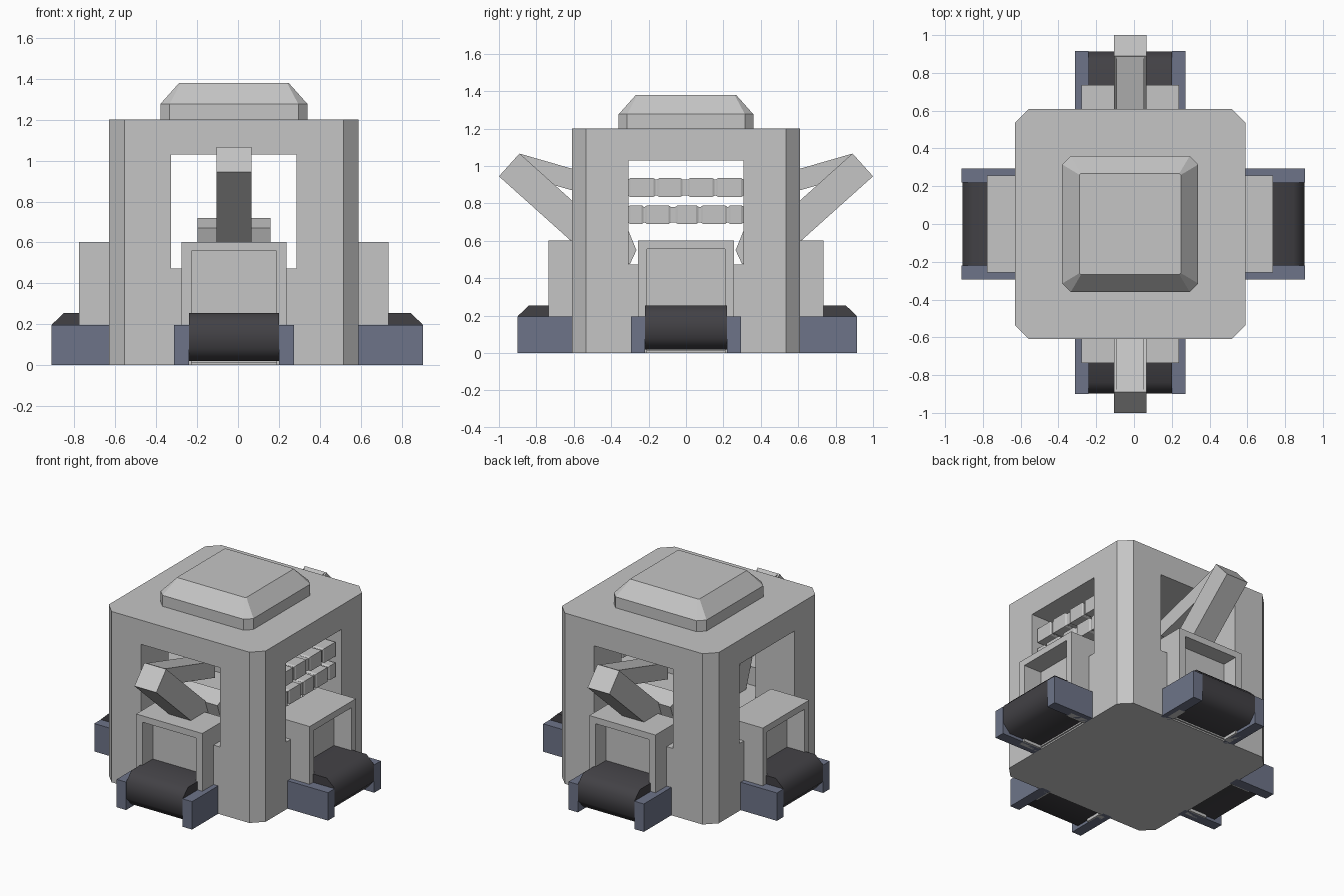
import bpy, bmesh, math
from mathutils import Matrix, Vector

if "Cube" in bpy.data.objects:
    bpy.data.objects.remove(bpy.data.objects["Cube"])

def mat(name, rgb):
    m = bpy.data.materials.new(name)
    m.diffuse_color = (*rgb, 1)
    m.use_nodes = True
    m.node_tree.nodes["Principled BSDF"].inputs["Base Color"].default_value = m.diffuse_color
    return m

GREY = mat("light_grey", (0.56, 0.56, 0.56))
BLUE = mat("slate_blue", (0.155, 0.175, 0.25))
DARK = mat("dark_rubber", (0.055, 0.053, 0.06))
CENTRE = Matrix.Translation((-0.02, 0, 0))

def finish(name, bm, material, matrix=CENTRE):
    bmesh.ops.recalc_face_normals(bm, faces=bm.faces)
    me = bpy.data.meshes.new(name)
    bm.to_mesh(me)
    bm.free()
    me.transform(matrix)
    me.materials.append(material)
    ob = bpy.data.objects.new(name, me)
    bpy.context.collection.objects.link(ob)
    return ob

def loft(name, rings, material, matrix=CENTRE):
    """Join equal-length rings of points and cap both ends."""
    bm = bmesh.new()
    vs = [[bm.verts.new(p) for p in r] for r in rings]
    n = len(vs[0])
    for a, b in zip(vs, vs[1:]):
        for i in range(n):
            bm.faces.new((a[i], a[(i + 1) % n], b[(i + 1) % n], b[i]))
    bm.faces.new(vs[0])
    bm.faces.new(vs[-1])
    return finish(name, bm, material, matrix)

def box(name, lo, hi, material, matrix=CENTRE):
    (x0, y0, z0), (x1, y1, z1) = lo, hi
    ring = [(x0, y0), (x1, y0), (x1, y1), (x0, y1)]
    return loft(name, [[(x, y, z) for x, y in ring] for z in (z0, z1)], material, matrix)

def side_profile(name, pts, half, material, matrix):
    """Outline in (outward, up), extruded across."""
    return loft(name, [[(u, v, z) for u, z in pts] for v in (-half, half)], material, matrix)

def octagon(h, c, z):
    k = h - c
    return [(x, y, z) for x, y in ((h, -k), (h, k), (k, h), (-k, h),
                                   (-h, k), (-h, -k), (-k, -h), (k, -h))]

# Tower body with two crossing tunnels
body = loft("tower_body", [octagon(0.61, 0.075, 0), octagon(0.61, 0.075, 1.2)], GREY)
for i, (a, b) in enumerate(((0.8, 0.307), (0.307, 0.8))):
    cutter = box("tunnel_cutter_%d" % i, (-a, -b, 0.473), (a, b, 1.03), GREY)
    cutter.hide_render = True
    cutter.hide_viewport = True
    mod = body.modifiers.new("tunnel", 'BOOLEAN')
    mod.operation = 'DIFFERENCE'
    mod.solver = 'EXACT'
    mod.object = cutter

# Roof cap
loft("roof_cap", [octagon(0.36, 0.045, 1.2), octagon(0.36, 0.045, 1.277),
                  octagon(0.268, 0.008, 1.38)], GREY)

# Conveyor bay on every side: angle, housing reach, rail reach
bays = {"right": (0, 0.757, 0.925), "back": (90, 0.735, 0.915),
        "left": (180, 0.757, 0.892), "front": (-90, 0.735, 0.9)}
for side, (deg, reach, end) in bays.items():
    M = CENTRE @ Matrix.Rotation(math.radians(deg), 4, 'Z')
    # housing: arch plus the solid block behind it
    arch = [(-0.257, 0), (-0.257, 0.602), (0.257, 0.602), (0.257, 0),
            (0.208, 0), (0.208, 0.557), (-0.208, 0.557), (-0.208, 0)]
    loft(side + "_housing_arch", [[(u, v, z) for v, z in arch] for u in (0.62, reach)], GREY, M)
    box(side + "_housing_block", (0.46, -0.257, 0.01), (0.62, 0.257, 0.602), GREY, M)
    # rails
    for s in (-1, 1):
        v0, v1 = sorted((s * 0.22, s * 0.293))
        box(side + "_rail", (0.59, v0, 0), (end, v1, 0.196), BLUE, M)
    # rounded belt
    e = end - 0.003
    belt = side_profile(side + "_belt", [(0.61, 0.255), (e - 0.058, 0.255), (e, 0.2),
                                         (e, 0.08), (e - 0.055, 0.02), (0.61, 0.02)],
                        0.22, DARK, M)
    bpy.ops.object.select_all(action='DESELECT')
    belt.select_set(True)
    bpy.context.view_layer.objects.active = belt
    bpy.ops.object.shade_smooth_by_angle(angle=math.radians(50))

    # Folding robot arm, front and back only
    if side in ("front", "back"):
        side_profile(side + "_arm_lower", [(1.0, 0.945), (0.89, 1.067), (0.40, 0.628),
                                           (0.44, 0.443)], 0.085, GREY, M)
        side_profile(side + "_arm_upper", [(0.885, 1.065), (0.33, 0.905), (0.33, 0.79),
                                           (0.80, 0.925)], 0.073, GREY, M)
        side_profile(side + "_arm_base", [(0.265, 0.55), (0.335, 0.72), (0.455, 0.67),
                                          (0.385, 0.475), (0.30, 0.475)], 0.178, GREY, M)

# Two rows of goods across the right-hand opening
rows = {"upper": (0.885, [(-0.31, -0.163), (-0.155, -0.018), (0.01, 0.153), (0.16, 0.307)]),
        "lower": (0.74, [(-0.31, -0.226), (-0.22, -0.082), (-0.055, 0.066),
                         (0.08, 0.22), (0.226, 0.307)])}
for row, (z, spans) in rows.items():
    box(row + "_row_core", (0.48, -0.31, z - 0.042), (0.56, 0.307, z + 0.042), GREY)
    for y0, y1 in spans:
        rings = []
        for y, h in ((y0, 0.043), (y0 + 0.012, 0.05), (y1 - 0.012, 0.05), (y1, 0.043)):
            rings.append([(0.52 + a * h, y, z + b * h)
                          for a, b in ((-1, -1), (1, -1), (1, 1), (-1, 1))])
        loft(row + "_row_block", rings, GREY)
